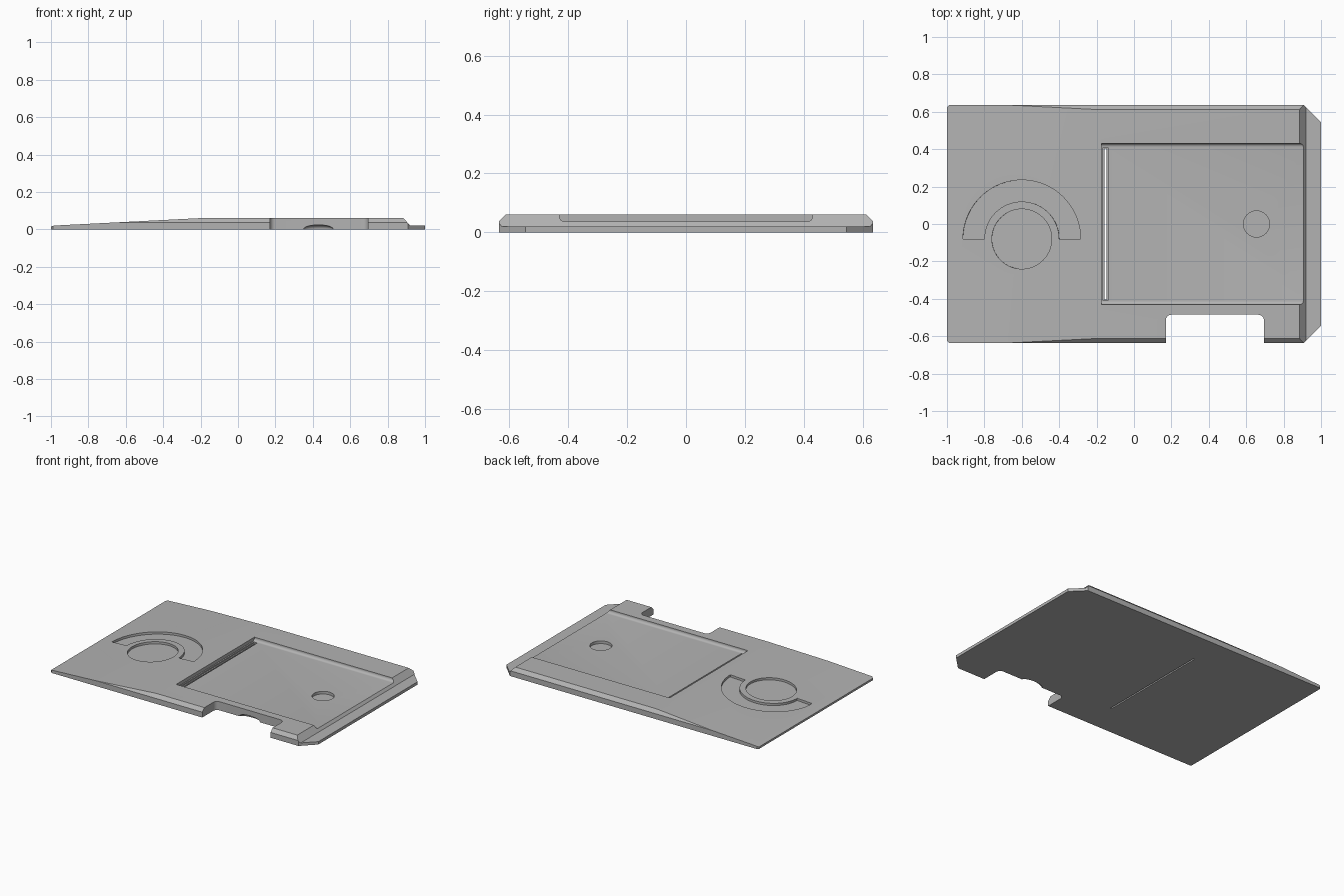
import bpy, bmesh
from math import pi, cos, sin, atan2
from mathutils import Vector, Matrix

if "Cube" in bpy.data.objects:
    bpy.data.objects.remove(bpy.data.objects["Cube"], do_unlink=True)

grey = bpy.data.materials.new("mid grey")
grey.use_nodes = True
grey.diffuse_color = (0.45, 0.45, 0.45, 1)
grey.node_tree.nodes["Principled BSDF"].inputs["Base Color"].default_value = grey.diffuse_color

HALF_Y, TOP, LIP = 0.635, 0.06, 0.02


def extrude(points, offset):
    """Prism made from a closed outline moved along an offset."""
    bm = bmesh.new()
    face = bm.faces.new([bm.verts.new(p) for p in points])
    new = bmesh.ops.extrude_face_region(bm, geom=[face])["geom"]
    bmesh.ops.translate(bm, vec=offset, verts=[v for v in new if isinstance(v, bmesh.types.BMVert)])
    bmesh.ops.recalc_face_normals(bm, faces=bm.faces)
    return bm


def make_object(name, bm):
    mesh = bpy.data.meshes.new(name)
    bm.to_mesh(mesh)
    bm.free()
    mesh.materials.append(grey)
    obj = bpy.data.objects.new(name, mesh)
    bpy.context.collection.objects.link(obj)
    return obj


def arc(cx, cy, r, start, end, steps):
    return [(cx + r * cos(start + (end - start) * i / steps),
             cy + r * sin(start + (end - start) * i / steps)) for i in range(steps + 1)]


def upright(outline, z0, z1):
    return extrude([(x, y, z0) for x, y in outline], (0, 0, z1 - z0))


def box(x0, x1, y0, y1, z0, z1):
    return upright([(x0, y0), (x1, y0), (x1, y1), (x0, y1)], z0, z1)


# Wedge-shaped plate with a low lip at the thick end
side = [(-1, 0), (1, 0), (1, LIP), (0.92, LIP), (0.885, TOP), (-0.2, TOP), (-0.985, LIP), (-1, 0.014)]
bm = extrude([(x, -HALF_Y, z) for x, z in side], (0, 2 * HALF_Y, 0))

# Chamfered long edges, lip corners and thin-end corners
for s in (-1, 1):
    for point, normal in (((0, s * HALF_Y, 0.037), (0, s, 1)),
                          ((0.91, s * HALF_Y, 0), (1, s, 0)),
                          ((-0.99, s * HALF_Y, 0), (-1, s, 0))):
        cut = bmesh.ops.bisect_plane(bm, geom=bm.verts[:] + bm.edges[:] + bm.faces[:], dist=1e-6,
                                     plane_co=point, plane_no=Vector(normal).normalized(),
                                     clear_outer=True)["geom_cut"]
        bmesh.ops.holes_fill(bm, edges=[e for e in bm.edges if e.is_boundary], sides=0)
bmesh.ops.recalc_face_normals(bm, faces=bm.faces)
plate = make_object("plate", bm)

cutters = []

# Side notch with rounded inner corners
r = 0.03
notch = [(0.17, -0.8), (0.695, -0.8)]
notch += arc(0.695 - r, -0.485 - r, r, 0, pi / 2, 6) + arc(0.17 + r, -0.485 - r, r, pi / 2, pi, 6)
cutters.append(make_object("notch_cutter", upright(notch, -0.1, 0.2)))

# Shallow scoop under the notch
bm = bmesh.new()
bmesh.ops.create_uvsphere(bm, u_segments=32, v_segments=16, radius=1)
bmesh.ops.transform(bm, matrix=Matrix.Translation((0.43, -0.485, 0)) @ Matrix.Diagonal((0.08, 0.03, 0.024, 1)),
                    verts=bm.verts)
cutters.append(make_object("scoop_cutter", bm))

# Wide recess with filleted floor edges, open to the sloped end
r = 0.018
section = [(0.43, 0.2)] + arc(0.43 - r, 0.037 + r, r, 0, -pi / 2, 6)
section += [(-y, z) for y, z in reversed(section)]
cutters.append(make_object("recess_cutter", extrude([(-0.175, y, z) for y, z in section], (1.3, 0, 0))))

# Groove and through slot along the recess end
cutters.append(make_object("groove_cutter", box(-0.166, -0.138, -0.41, 0.41, 0.028, 0.05)))
cutters.append(make_object("slot_cutter", box(-0.157, -0.147, -0.405, 0.405, -0.05, 0.045)))

# Round pocket in the recess floor
cutters.append(make_object("small_pocket_cutter", upright(arc(0.655, 0, 0.07, 0, 2 * pi, 48)[:-1], 0.018, 0.1)))

# Round pocket and half-ring pocket, sunk square to the sloped top
tilt = Matrix.Translation((-0.6, -0.08, 0.04)) @ Matrix.Rotation(-atan2(TOP - LIP, 0.785), 4, 'Y')
disc = arc(0, 0, 0.16, 0, 2 * pi, 64)[:-1]
ring = arc(0, 0, 0.315, 0, pi, 40) + arc(0, 0, 0.2, pi, 0, 40)
for name, outline in (("round_pocket_cutter", disc), ("ring_pocket_cutter", ring)):
    bm = upright(outline, -0.016, 0.1)
    bmesh.ops.transform(bm, matrix=tilt, verts=bm.verts)
    cutters.append(make_object(name, bm))

# Carve the plate, then drop the cutters
bpy.ops.object.select_all(action='DESELECT')
bpy.context.view_layer.objects.active = plate
plate.select_set(True)
for cutter in cutters:
    cutter.hide_render = True
    mod = plate.modifiers.new(cutter.name, 'BOOLEAN')
    mod.operation, mod.solver, mod.object = 'DIFFERENCE', 'EXACT', cutter
    bpy.ops.object.modifier_apply(modifier=mod.name)
for cutter in cutters:
    bpy.data.objects.remove(cutter, do_unlink=True)

bpy.ops.object.shade_smooth_by_angle(angle=pi / 7)
